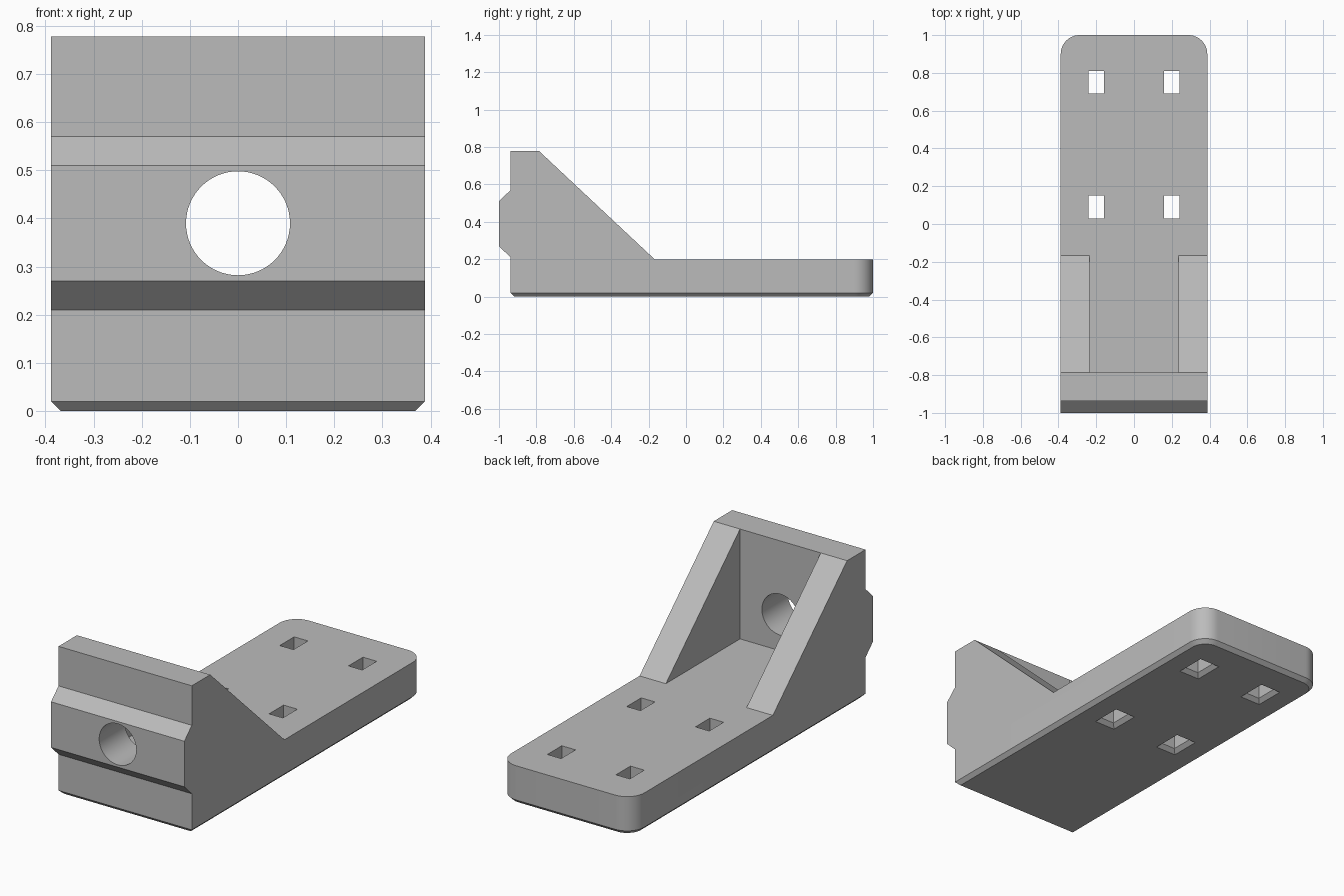
import bpy
import bmesh
import math
from mathutils import Matrix, Vector

cube = bpy.data.objects.get("Cube")
if cube:
    bpy.data.objects.remove(cube, do_unlink=True)

HALF_W = 0.388
FLOOR = 0.2
WALL_FRONT, WALL_BACK = -0.938, -0.785
CHAMFER = 0.02

grey = bpy.data.materials.new("plain grey")
grey.use_nodes = True
colour = (0.5, 0.5, 0.5, 1)
grey.diffuse_color = colour
grey.node_tree.nodes["Principled BSDF"].inputs["Base Color"].default_value = colour


def make_object(name, bm):
    bmesh.ops.recalc_face_normals(bm, faces=bm.faces)
    mesh = bpy.data.meshes.new(name)
    bm.to_mesh(mesh)
    bm.free()
    mesh.materials.append(grey)
    obj = bpy.data.objects.new(name, mesh)
    bpy.context.collection.objects.link(obj)
    return obj


def add_box(bm, low, high):
    low, high = Vector(low), Vector(high)
    matrix = Matrix.Translation((low + high) / 2) @ Matrix.Diagonal((*(high - low), 1))
    return bmesh.ops.create_cube(bm, size=1, matrix=matrix)["verts"]


def cut(target, name, bm):
    cutter = make_object(name, bm)
    cutter.hide_render = True
    mod = target.modifiers.new(name, "BOOLEAN")
    mod.operation = "DIFFERENCE"
    mod.solver = "EXACT"
    mod.object = cutter
    bpy.context.view_layer.objects.active = target
    bpy.ops.object.modifier_apply(modifier=mod.name)
    bpy.data.objects.remove(cutter, do_unlink=True)


# Bracket body: side profile with front rail, sloped gussets and base
profile = [(WALL_FRONT, 0), (1, 0), (1, FLOOR), (-0.168, FLOOR),
           (WALL_BACK, 0.778), (WALL_FRONT, 0.778), (WALL_FRONT, 0.57),
           (-1, 0.51), (-1, 0.27), (WALL_FRONT, 0.21)]
bm = bmesh.new()
side = bm.faces.new([bm.verts.new((-HALF_W, y, z)) for y, z in profile])
extruded = bmesh.ops.extrude_face_region(bm, geom=[side])["geom"]
bmesh.ops.translate(bm, vec=(2 * HALF_W, 0, 0),
                    verts=[v for v in extruded if isinstance(v, bmesh.types.BMVert)])
bmesh.ops.recalc_face_normals(bm, faces=bm.faces)

# Round the rear corners, then chamfer the underside
corners = [e for e in bm.edges
           if all(v.co.y > 0.99 for v in e.verts)
           and abs(e.verts[0].co.z - e.verts[1].co.z) > 0.1]
bmesh.ops.bevel(bm, geom=corners, offset=0.1, segments=12, profile=0.5, affect="EDGES")
underside = [e for e in bm.edges if all(v.co.z < 0.001 for v in e.verts)]
bmesh.ops.bevel(bm, geom=underside, offset=CHAMFER, segments=1, affect="EDGES")
bracket = make_object("bracket_body", bm)

# Open pocket between the two gussets
bm = bmesh.new()
add_box(bm, (-0.235, WALL_BACK, FLOOR), (0.235, 0, 1))
cut(bracket, "gusset_pocket", bm)

# Round bore through the upright wall
bm = bmesh.new()
bmesh.ops.create_cone(bm, cap_ends=True, segments=64, radius1=0.108, radius2=0.108,
                      depth=0.4, matrix=Matrix.Translation((0, -0.9, 0.39))
                      @ Matrix.Rotation(math.pi / 2, 4, "X"))
cut(bracket, "wall_bore", bm)

# Four rectangular slots, flared at the underside
for x in (-0.2, 0.2):
    for y in (0.09, 0.75):
        bm = bmesh.new()
        add_box(bm, (x - 0.04, y - 0.06, CHAMFER), (x + 0.04, y + 0.06, 0.3))
        bottom = min(bm.faces, key=lambda f: f.calc_center_median().z)
        flare = bmesh.ops.extrude_face_region(bm, geom=[bottom])["geom"]
        bm.faces.remove(bottom)
        # Continue the flare past the bottom face for a clean cut
        for v in [g for g in flare if isinstance(g, bmesh.types.BMVert)]:
            v.co.x += math.copysign(2 * CHAMFER, v.co.x - x)
            v.co.y += math.copysign(2 * CHAMFER, v.co.y - y)
            v.co.z -= 2 * CHAMFER
        cut(bracket, "base_slot", bm)

# Smooth the curved surfaces and keep edges sharp
bpy.ops.object.select_all(action="DESELECT")
bracket.select_set(True)
bpy.context.view_layer.objects.active = bracket
bpy.ops.object.shade_smooth_by_angle(angle=math.radians(30))
